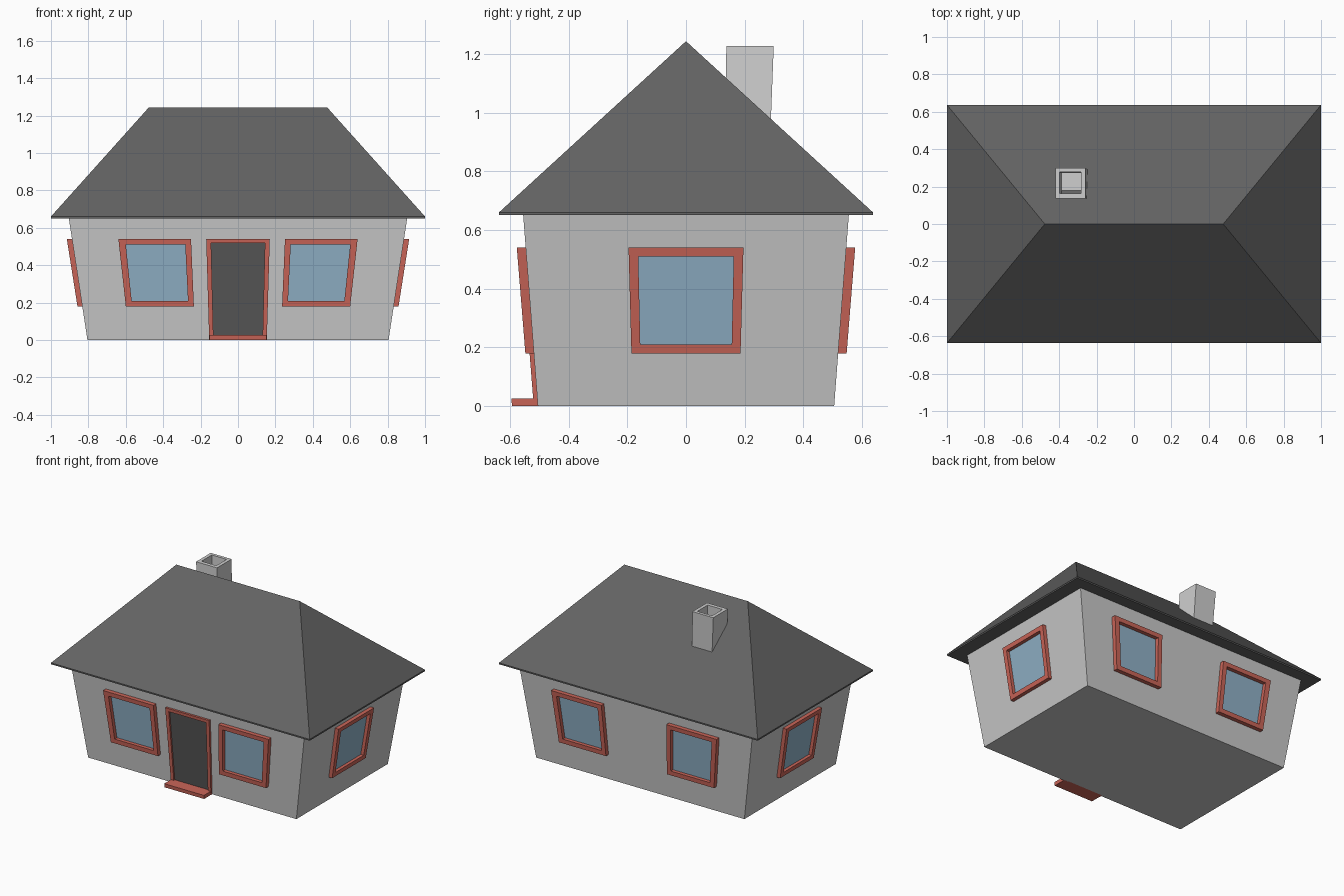
import bpy, bmesh
from mathutils import Vector

cube = bpy.data.objects.get("Cube")
if cube:
    bpy.data.objects.remove(cube, do_unlink=True)

WALL_X, WALL_Y, EAVE = 0.805, 0.505, 0.65


def material(name, rgb):
    m = bpy.data.materials.new(name)
    m.use_nodes = True
    m.diffuse_color = (*rgb, 1)
    m.node_tree.nodes["Principled BSDF"].inputs["Base Color"].default_value = (*rgb, 1)
    return m


WALL = material("wall grey", (0.58, 0.58, 0.58))
CHIMNEY = material("chimney grey", (0.62, 0.62, 0.62))
ROOF = material("roof dark grey", (0.125, 0.125, 0.125))
DOOR = material("door charcoal", (0.095, 0.095, 0.095))
TRIM = material("trim red", (0.59, 0.13, 0.098))
GLASS = material("window blue", (0.28, 0.44, 0.57))


def taper(p):
    """The whole body flares outward with height."""
    x, y, z = p
    return Vector((x * (1 + 0.19 * z), y * (1 + 0.152 * z), z))


def on_wall(side):
    """Map (along, outward, up) to a point on the chosen wall."""
    return {
        "front": lambda u, o, z: (u, -WALL_Y - o, z),
        "back": lambda u, o, z: (u, WALL_Y + o, z),
        "left": lambda u, o, z: (WALL_X + o, u, z),
        "right": lambda u, o, z: (-WALL_X - o, u, z),
    }[side]


def finish(name, bm, mat):
    bmesh.ops.recalc_face_normals(bm, faces=bm.faces)
    mesh = bpy.data.meshes.new(name)
    bm.to_mesh(mesh)
    bm.free()
    mesh.materials.append(mat)
    ob = bpy.data.objects.new(name, mesh)
    bpy.context.collection.objects.link(ob)
    return ob


def rings(name, loops, mat, closed=False):
    """Bridge loops of points; cap the ends, or join last to first."""
    bm = bmesh.new()
    vs = [[bm.verts.new(p) for p in loop] for loop in loops]
    pairs = list(zip(vs, vs[1:])) + ([(vs[-1], vs[0])] if closed else [])
    for a, b in pairs:
        for i in range(len(a)):
            j = (i + 1) % len(a)
            bm.faces.new((a[i], a[j], b[j], b[i]))
    if not closed:
        bm.faces.new(vs[0])
        bm.faces.new(vs[-1])
    return finish(name, bm, mat)


def rect(a0, a1, b0, b1):
    return [(a0, b0), (a1, b0), (a1, b1), (a0, b1)]


def flat_loop(r, z):
    return [taper((x, y, z)) for x, y in r]


def wall_loop(side, r, out):
    at = on_wall(side)
    return [taper(at(u, out, z)) for u, z in r]


def opening(name, side, outer, inner, depth, panel_mat):
    """Raised frame with a thin panel inside it."""
    rings(name + "_frame",
          [wall_loop(side, outer, -0.01), wall_loop(side, outer, depth),
           wall_loop(side, inner, depth), wall_loop(side, inner, -0.01)], TRIM, closed=True)
    rings(name + "_panel",
          [wall_loop(side, inner, -0.004), wall_loop(side, inner, 0.003)], panel_mat)


# Flared walls
body = rect(-WALL_X, WALL_X, -WALL_Y, WALL_Y)
rings("walls", [flat_loop(body, 0), flat_loop(body, EAVE)], WALL)

# Hip roof with a thin eave edge
bm = bmesh.new()
eaves = rect(-1, 1, -0.637, 0.637)
low = [bm.verts.new((x, y, EAVE)) for x, y in eaves]
edge = [bm.verts.new((x, y, 0.66)) for x, y in eaves]
ridge = [bm.verts.new((x, 0, 1.243)) for x in (-0.477, 0.477)]
bm.faces.new(low)
for i in range(4):
    j = (i + 1) % 4
    bm.faces.new((low[i], low[j], edge[j], edge[i]))
bm.faces.new((edge[0], edge[1], ridge[1], ridge[0]))
bm.faces.new((edge[2], edge[3], ridge[0], ridge[1]))
bm.faces.new((edge[1], edge[2], ridge[1]))
bm.faces.new((edge[3], edge[0], ridge[0]))
finish("roof", bm, ROOF)

# Hollow chimney
stack = rect(-0.341, -0.210, 0.116, 0.252)
flue = rect(-0.322, -0.229, 0.138, 0.234)
rings("chimney", [flat_loop(stack, 0.8), flat_loop(stack, 1.226),
                  flat_loop(flue, 1.226), flat_loop(flue, 1.08)], CHIMNEY)

# Paired windows on the long walls
for side in ("front", "back"):
    for s, tag in ((1, "left"), (-1, "right")):
        opening(f"{side}_{tag}_window", side, rect(s * 0.228, s * 0.58, 0.178, 0.54),
                rect(s * 0.257, s * 0.547, 0.209, 0.51), 0.028, GLASS)

# Single windows on the end walls
for side in ("left", "right"):
    opening(f"{side}_window", side, rect(-0.181, 0.181, 0.178, 0.54),
            rect(-0.151, 0.151, 0.209, 0.51), 0.025, GLASS)

# Door and doorstep
opening("door", "front", rect(-0.154, 0.154, 0, 0.54),
        rect(-0.131, 0.131, 0.02, 0.518), 0.014, DOOR)
step = rect(-0.153, 0.153, -0.593, -0.5)
rings("doorstep", [flat_loop(step, 0), flat_loop(step, 0.026)], TRIM)
